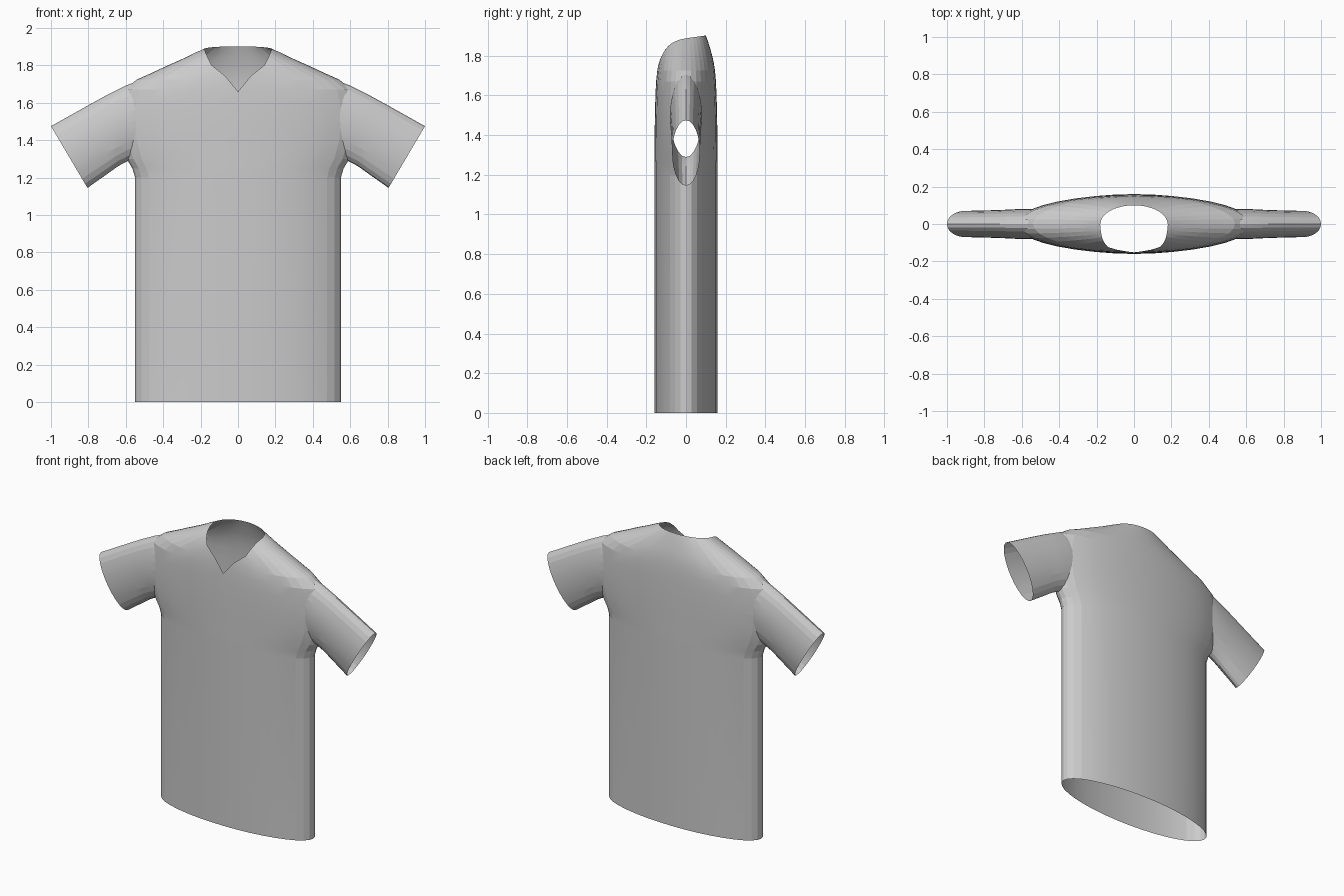
import bpy, bmesh, math

cube = bpy.data.objects.get("Cube")
if cube:
    bpy.data.objects.remove(cube, do_unlink=True)


def material(name, colour):
    m = bpy.data.materials.new(name)
    m.use_nodes = True
    m.diffuse_color = colour
    m.node_tree.nodes["Principled BSDF"].inputs["Base Color"].default_value = colour
    return m


cloth = material("grey cloth", (0.6, 0.6, 0.6, 1))


def loft(name, rings, cap_index=1):
    """Closed solid through rings of points; end caps get cap_index."""
    bm = bmesh.new()
    loops = [[bm.verts.new(p) for p in ring] for ring in rings]
    n = len(loops[0])
    for low, high in zip(loops, loops[1:]):
        for i in range(n):
            j = (i + 1) % n
            bm.faces.new((low[i], low[j], high[j], high[i]))
    for end in (loops[0], loops[-1]):
        bm.faces.new(end).material_index = cap_index
    bmesh.ops.recalc_face_normals(bm, faces=bm.faces)
    mesh = bpy.data.meshes.new(name)
    bm.to_mesh(mesh)
    bm.free()
    mesh.materials.append(cloth)
    mesh.materials.append(cloth)
    ob = bpy.data.objects.new(name, mesh)
    bpy.context.collection.objects.link(ob)
    return ob


def circle(n):
    return [(math.cos(2 * math.pi * i / n), math.sin(2 * math.pi * i / n)) for i in range(n)]


# Body: height, half width, half depth, tilt of each ring
levels = [(0, .55, .16, 0), (1.2, .55, .16, 0), (1.25, .565, .16, 0), (1.3, .595, .159, 0),
          (1.4, .625, .158, 0), (1.5, .635, .157, 0), (1.6, .63, .154, 0), (1.67, .61, .151, 0),
          (1.725, .54, .146, 0), (1.765, .45, .14, 0), (1.8, .375, .132, 0),
          (1.84, .285, .12, .03), (1.867, .23, .11, .07), (1.888, .18, .1, .14)]
shirt = loft("shirt", [[(a * c, b * s, z + t * b * s) for c, s in circle(36)]
                       for z, a, b, t in levels])

# Sleeves: top edge, bottom edge and half depth of each ring
cuffs = [(.45, 1.735, .5, 1.33, .07), (.52, 1.722, .53, 1.31, .08), (.6, 1.692, .59, 1.288, .081),
         (.7, 1.642, .64, 1.262, .077), (.8, 1.587, .69, 1.226, .074), (1, 1.475, .805, 1.145, .07)]


def sleeve_ring(side, tx, tz, bx, bz, d):
    return [(side * ((tx + bx) / 2 + (tx - bx) / 2 * c), d * s,
             (tz + bz) / 2 + (tz - bz) / 2 * c) for c, s in circle(24)]


sleeves = [loft(name, [sleeve_ring(side, *c) for c in cuffs])
           for name, side in (("left_sleeve", 1), ("right_sleeve", -1))]

# Neckline: V-shaped prism that opens the front of the collar
half_v = [(.07, 1.745), (.14, 1.8), (.165, 1.85), (.182, 1.89), (.182, 2)]
outline = [(0, 1.66)] + half_v + [(-x, z) for x, z in reversed(half_v)]
neck = loft("neck_cutter", [[(x, y, z) for x, z in outline] for y in (-.3, 0)])
for p in neck.data.polygons:
    p.material_index = 1

# Join the solids and cut the neck
for tool, mode in [(s, "UNION") for s in sleeves] + [(neck, "DIFFERENCE")]:
    mod = shirt.modifiers.new(tool.name, "BOOLEAN")
    mod.object, mod.operation, mod.solver = tool, mode, "EXACT"
bpy.context.view_layer.update()
result = bpy.data.meshes.new_from_object(
    shirt.evaluated_get(bpy.context.evaluated_depsgraph_get()))
shirt.modifiers.clear()
for tool in sleeves + [neck]:
    bpy.data.objects.remove(tool, do_unlink=True)

# Open the hem, cuffs and collar to leave a thin cloth shell
bm = bmesh.new()
bm.from_mesh(result)
bmesh.ops.delete(bm, geom=[f for f in bm.faces if f.material_index == 1], context="FACES")
bm.to_mesh(result)
bm.free()
result.materials.clear()
result.materials.append(cloth)
shirt.data = result

# Soft shading over the cloth, creases kept at the seams
bpy.context.view_layer.objects.active = shirt
shirt.select_set(True)
bpy.ops.object.shade_smooth_by_angle(angle=math.radians(8))
